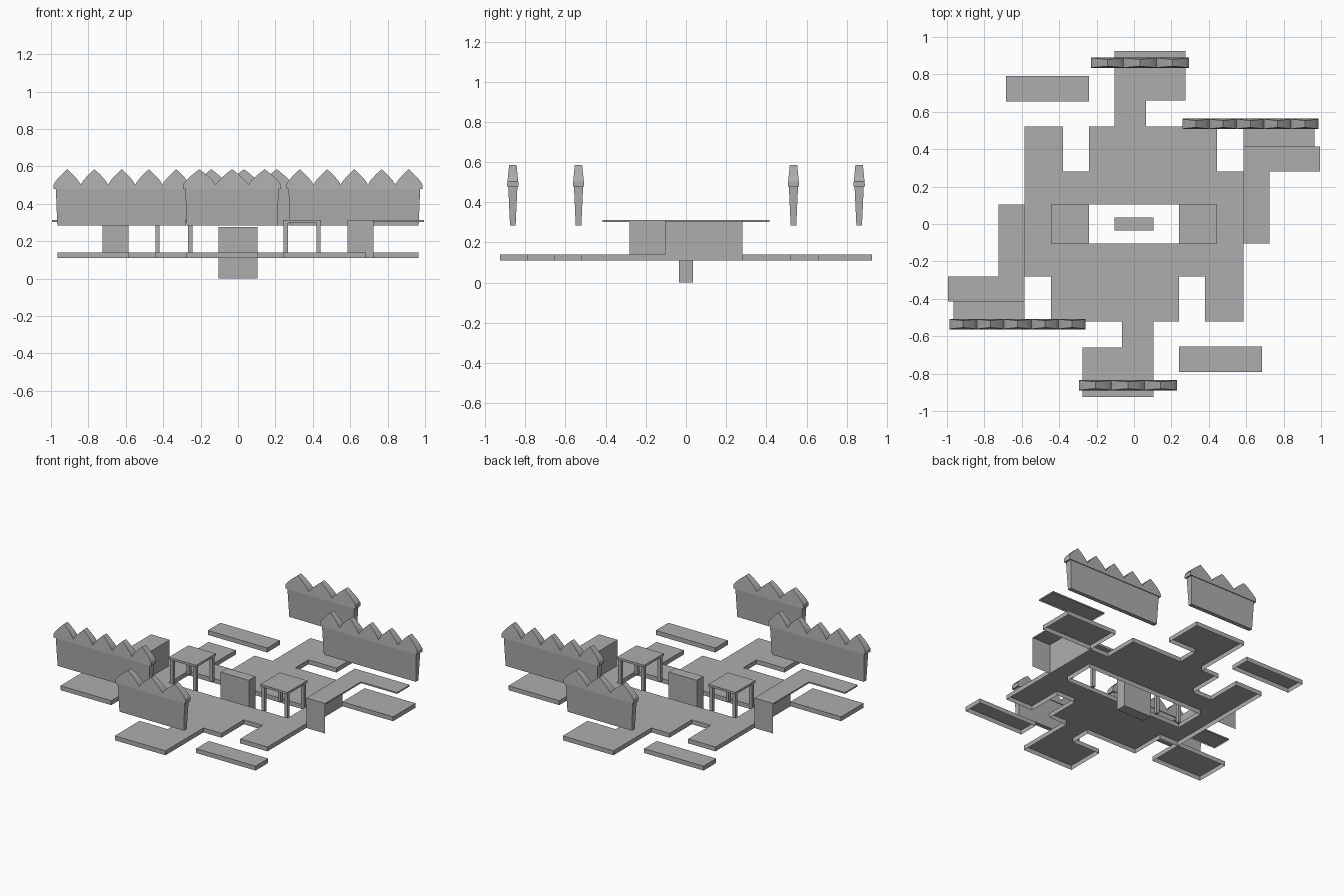
import bpy
import bmesh

cube = bpy.data.objects.get("Cube")
if cube:
    bpy.data.objects.remove(cube)

stone = bpy.data.materials.new("stone_grey")
stone.use_nodes = True
GREY = (0.42, 0.42, 0.42, 1)
stone.diffuse_color = GREY
stone.node_tree.nodes["Principled BSDF"].inputs["Base Color"].default_value = GREY

FLOOR_LOW, FLOOR_TOP, ROOF_TOP = 0.11, 0.14, 0.313


def finish(name, bm, normals=True):
    if normals:
        bmesh.ops.recalc_face_normals(bm, faces=bm.faces)
    mesh = bpy.data.meshes.new(name)
    bm.to_mesh(mesh)
    bm.free()
    mesh.materials.append(stone)
    obj = bpy.data.objects.new(name, mesh)
    bpy.context.collection.objects.link(obj)
    return obj


def turn(points, s):
    """Half turn about the vertical axis when s is -1."""
    return [(x * s, y * s) for x, y in points]


def rect(x0, x1, y0, y1):
    return [(x0, y0), (x1, y0), (x1, y1), (x0, y1)]


def tray(name, loops, low, top):
    """Flat top with a skirt round every loop, open underneath."""
    bm = bmesh.new()
    edges = []
    for loop in loops:
        vs = [bm.verts.new((x, y, top)) for x, y in loop]
        edges += [bm.edges.new((vs[i - 1], vs[i])) for i in range(len(vs))]
    bmesh.ops.triangle_fill(bm, edges=edges, use_beauty=True, normal=(0, 0, 1))
    rim = [e for e in bm.edges if e.is_boundary]
    skirt = bmesh.ops.extrude_edge_only(bm, edges=rim)["geom"]
    for v in skirt:
        if isinstance(v, bmesh.types.BMVert):
            v.co.z = low
    bmesh.ops.recalc_face_normals(bm, faces=bm.faces)
    if sum(f.normal.z for f in bm.faces) < 0:
        bmesh.ops.reverse_faces(bm, faces=bm.faces)
    bmesh.ops.dissolve_limit(bm, angle_limit=0.01, verts=bm.verts, edges=bm.edges)
    return finish(name, bm, normals=False)


def box(name, x0, x1, y0, y1, z0, z1):
    bm = bmesh.new()
    bmesh.ops.create_cube(bm, size=1)
    for v in bm.verts:
        v.co = (x1 if v.co.x > 0 else x0, y1 if v.co.y > 0 else y0,
                z1 if v.co.z > 0 else z0)
    return finish(name, bm)


def upright(name, path, low, top):
    """Thin sheet wall standing on a plan path."""
    bm = bmesh.new()
    for a, b in zip(path, path[1:]):
        bm.faces.new([bm.verts.new((*p, z)) for p, z in
                      ((a, low), (b, low), (b, top), (a, top))])
    bmesh.ops.remove_doubles(bm, verts=bm.verts, dist=0.0001)
    return finish(name, bm)


def slab_from_outline(bm, outline, cx, cy, depth):
    """Solid from an upright outline whose half depth varies with height."""
    front = [bm.verts.new((cx + x, cy - depth(z), z)) for x, z in outline]
    back = [bm.verts.new((cx + x, cy + depth(z), z)) for x, z in outline]
    bm.faces.new(front)
    bm.faces.new(back[::-1])
    for i in range(len(outline)):
        bm.faces.new((front[i - 1], back[i - 1], back[i], front[i]))


def arched_wall(name, cx, cy, half, count):
    bm = bmesh.new()
    # tapered body
    foot, neck = half - 0.02, half - 0.012
    body = [(-foot, 0.285), (foot, 0.285), (neck, 0.48), (-neck, 0.48)]
    slab_from_outline(bm, body, cx, cy, lambda z: 0.014 + (z - 0.285) * 0.046)
    # overhanging cap with a row of pointed arches
    step = half / count
    cap = [(half, 0.478), (half, 0.492)]
    for a in range(count):
        mid = half - step * (2 * a + 1)
        arch = [i / 5 for i in range(-5, 6)]
        for t in arch[(0 if a == 0 else 1):]:
            cap.append((mid - t * step, 0.503 + 0.082 * (1 - abs(t)) ** 0.8))
    cap += [(-half, 0.492), (-half, 0.478)]
    slab_from_outline(bm, cap, cx, cy, lambda z: 0.028 - max(0, z - 0.49) * 0.1)
    return finish(name, bm)


# main floor with the central opening
half_outline = [(0.585, 0.28), (0.445, 0.28), (0.445, 0.52), (0.065, 0.52),
                (0.065, 0.66), (0.275, 0.66), (0.275, 0.925), (-0.105, 0.925),
                (-0.105, 0.52), (-0.24, 0.52), (-0.24, 0.28), (-0.38, 0.28),
                (-0.38, 0.52), (-0.585, 0.52)]
tray("main_floor", [half_outline + turn(half_outline, -1),
                    rect(-0.445, 0.445, -0.105, 0.105)], FLOOR_LOW, FLOOR_TOP)

# central pillar
box("central_pillar", -0.105, 0.105, -0.035, 0.035, 0, 0.277)

for s, side in ((1, "left"), (-1, "right")):
    # separate floor pieces
    tray(side + "_side_floor", [turn(rect(0.585, 0.965, 0.28, 0.52), s)],
         FLOOR_LOW, FLOOR_TOP)
    tray(side + "_loose_step", [turn(rect(0.24, 0.685, -0.79, -0.655), s)],
         FLOOR_LOW, FLOOR_TOP)

    # raised walkway with its two sheet walls
    roof = [(0.585, -0.105), (0.725, -0.105), (0.725, 0.28),
            (0.995, 0.28), (0.995, 0.415), (0.585, 0.415)]
    tray(side + "_walkway", [turn(roof, s)], ROOF_TOP - 0.01, ROOF_TOP)
    upright(side + "_walkway_wall",
            turn([(0.725, -0.105), (0.586, -0.105), (0.586, 0.28)], s),
            FLOOR_LOW, ROOF_TOP - 0.002)

    # table
    cx = 0.3425 * s
    box(side + "_table_top", cx - 0.1025, cx + 0.1025, -0.105, 0.105,
        ROOF_TOP - 0.015, ROOF_TOP)
    for dx in (-1, 1):
        for dy in (-1, 1):
            x, y = cx + dx * 0.087, dy * 0.087
            box(side + "_table_leg", x - 0.011, x + 0.011, y - 0.011, y + 0.011,
                FLOOR_TOP - 0.01, ROOF_TOP - 0.015)

    # arched walls
    arched_wall(side + "_long_arched_wall", 0.622 * s, 0.535 * s, 0.364, 5)
    arched_wall(side + "_short_arched_wall", 0.032 * s, 0.862 * s, 0.262, 3)
